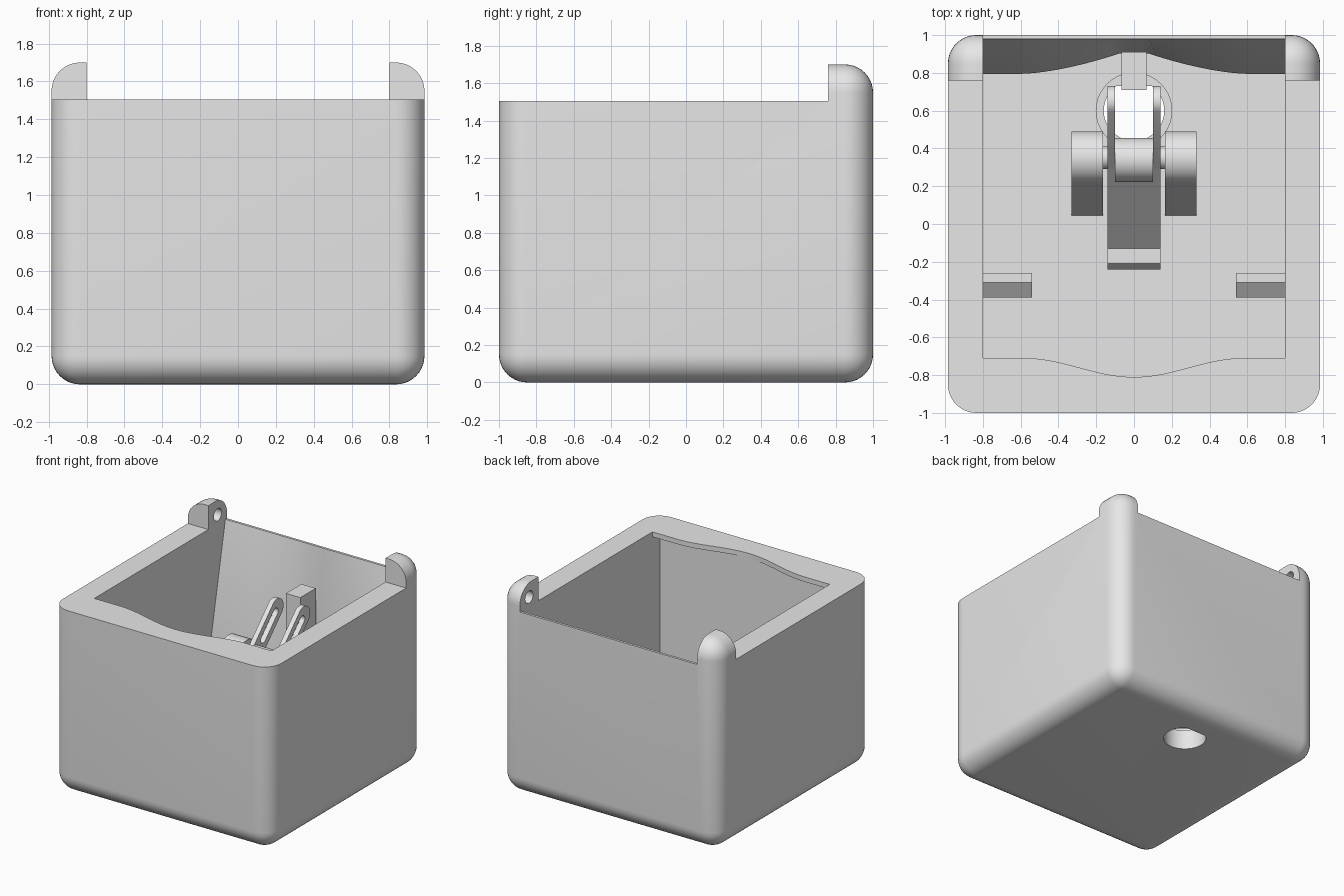
import bpy, bmesh, math
from math import pi, cos, sin

if "Cube" in bpy.data.objects:
    bpy.data.objects.remove(bpy.data.objects["Cube"], do_unlink=True)

grey = bpy.data.materials.new("light_grey")
grey.use_nodes = True
grey.diffuse_color = (0.8, 0.8, 0.8, 1)
grey.node_tree.nodes["Principled BSDF"].inputs["Base Color"].default_value = (0.8, 0.8, 0.8, 1)


def finish(name, bm):
    bmesh.ops.recalc_face_normals(bm, faces=bm.faces[:])
    me = bpy.data.meshes.new(name)
    bm.to_mesh(me)
    bm.free()
    me.materials.append(grey)
    ob = bpy.data.objects.new(name, me)
    bpy.context.collection.objects.link(ob)
    return ob


def loft(name, sections):
    """Solid through stacked closed sections with equal point counts."""
    bm = bmesh.new()
    rings = [[bm.verts.new(p) for p in s] for s in sections]
    n = len(rings[0])
    for a, b in zip(rings, rings[1:]):
        for i in range(n):
            j = (i + 1) % n
            bm.faces.new((a[i], a[j], b[j], b[i]))
    bm.faces.new(rings[0])
    bm.faces.new(rings[-1])
    return finish(name, bm)


def prism_x(name, pts, x0, x1):
    return loft(name, [[(x, y, z) for y, z in pts] for x in (x0, x1)])


def prism_z(name, pts, z0, z1):
    return loft(name, [[(x, y, z) for x, y in pts] for z in (z0, z1)])


def box(name, lo, hi):
    rect = [(lo[0], lo[1]), (hi[0], lo[1]), (hi[0], hi[1]), (lo[0], hi[1])]
    return prism_z(name, rect, lo[2], hi[2])


def arc(cx, cy, r, a0, a1, n=16):
    return [(cx + r * cos(a0 + (a1 - a0) * i / n), cy + r * sin(a0 + (a1 - a0) * i / n))
            for i in range(n + 1)]


def circle(cx, cy, r, n=40):
    return arc(cx, cy, r, 0, 2 * pi, n)[:-1]


def stadium(a, b, r):
    """Rounded bar between two points."""
    t = math.atan2(b[1] - a[1], b[0] - a[0])
    return arc(*b, r, t - pi / 2, t + pi / 2) + arc(*a, r, t + pi / 2, t + 1.5 * pi)


def bake(ob):
    dg = bpy.context.evaluated_depsgraph_get()
    me = bpy.data.meshes.new_from_object(ob.evaluated_get(dg))
    ob.modifiers.clear()
    ob.data = me


def cut(ob, cutter):
    cutter.hide_render = True
    m = ob.modifiers.new("cut", 'BOOLEAN')
    m.operation, m.solver, m.object = 'DIFFERENCE', 'EXACT', cutter
    bake(ob)
    bpy.data.objects.remove(cutter, do_unlink=True)


# Main dimensions
W, TOP, EAR_TOP, IN, EAR_Y, FLOOR = 0.985, 1.505, 1.70, 0.80, 0.76, 0.2
PIVOT = (0.35, 0.79)

# Shell: rounded block, cut down to the rim with two hinge ears left standing
shell = box("shell", (-W, -1, 0), (W, 1, EAR_TOP))
bev = shell.modifiers.new("round", 'BEVEL')
bev.width, bev.segments = 0.15, 10
bake(shell)
cut(shell, box("front_cut", (-1.2, -1.2, TOP), (1.2, EAR_Y, 2)))
cut(shell, box("back_cut", (-IN, 0.5, TOP), (IN, 1.2, 2)))


# Cavity: straight sides, back wall leaning from the rim to a curved foot
def foot(x):
    t = max(0, min(1, (0.6 - abs(x)) / 0.53))
    return 0.795 + 0.11 * t ** 1.6


def section(z, back):
    xs = [IN - 2 * IN * i / 40 for i in range(41)]
    return [(-IN, -0.81, z), (IN, -0.81, z)] + [(x, back(x), z) for x in xs]


def rim(x):
    return 0.98


cut(shell, loft("cavity", [section(FLOOR, foot), section(0.6, foot),
                           section(TOP, rim), section(1.8, rim)]))

# Drain hole with one flat side and a shallow counterbore
d_hole = [(x, min(y, 0.73)) for x, y in circle(0, 0.6, 0.16)]
cut(shell, prism_z("hole", d_hole, -0.1, 0.3))
cut(shell, prism_z("counterbore", circle(0, 0.6, 0.2), FLOOR - 0.04, 0.3))

# Hinge pin sockets on the inner faces of the ears
for s in (-1, 1):
    cut(shell, prism_x("socket", circle(0.88, 1.58, 0.05), s * 0.7, s * 0.91))

# Thin lip on the front wall with a shallow finger recess
lip_curve = []
for i in range(41):
    x = IN - 2 * IN * i / 40
    t = min(1, abs(x) / 0.58)
    lip_curve.append((x, -0.71 - 0.1 * (0.5 + 0.5 * cos(pi * t))))
lip = prism_z("front_lip", [(-IN, -0.83), (IN, -0.83)] + lip_curve, TOP - 0.04, TOP)

# Back post
post = box("back_post", (-0.065, 0.71, FLOOR - 0.02), (0.065, 0.91, 1.2))

# Pivot supports, side stops and lever arms, mirrored left and right
py, pz = PIVOT
tip = (py + 0.3, pz + 0.3)
support = [(0.04, FLOOR - 0.02), (py + 0.14, FLOOR - 0.02)] + arc(py, pz, 0.14, 0, pi * 0.92)
stop = [(-0.39, FLOOR - 0.02), (-0.26, FLOOR - 0.02), (-0.26, 0.45), (-0.31, 0.45), (-0.39, 0.39)]
for side, s in (("right", -1), ("left", 1)):
    prism_x(side + "_pivot_support", support, s * 0.165, s * 0.33)
    prism_x(side + "_stop", stop, s * 0.54, s * 0.81)
    arm = prism_x(side + "_lever_arm", stadium(PIVOT, tip, 0.08), s * 0.1, s * 0.14)
    slot = stadium((py + 0.12, pz + 0.12), (py + 0.28, pz + 0.28), 0.032)
    cut(arm, prism_x("slot", slot, s * 0.05, s * 0.2))

# Lever body, hub and axle
o = 0.08 / math.sqrt(2)
body = [(py - o, pz + o), (-0.13, 0.42), (-0.21, 0.42), (-0.24, 0.38), (-0.16, 0.25),
        (-0.08, 0.25), (py + o, pz - o)]
prism_x("lever_body", body, -0.14, 0.14)
prism_x("lever_hub", circle(py - 0.01, pz, 0.115), -0.1, 0.1)
prism_x("axle", circle(py, pz, 0.06), -0.18, 0.18)

# Smooth the round surfaces, keep the hard edges
bpy.ops.object.select_all(action='DESELECT')
for ob in bpy.context.collection.objects:
    if ob.type == 'MESH' and grey.name in ob.data.materials:
        ob.select_set(True)
        bpy.context.view_layer.objects.active = ob
bpy.ops.object.shade_smooth_by_angle(angle=math.radians(30))
